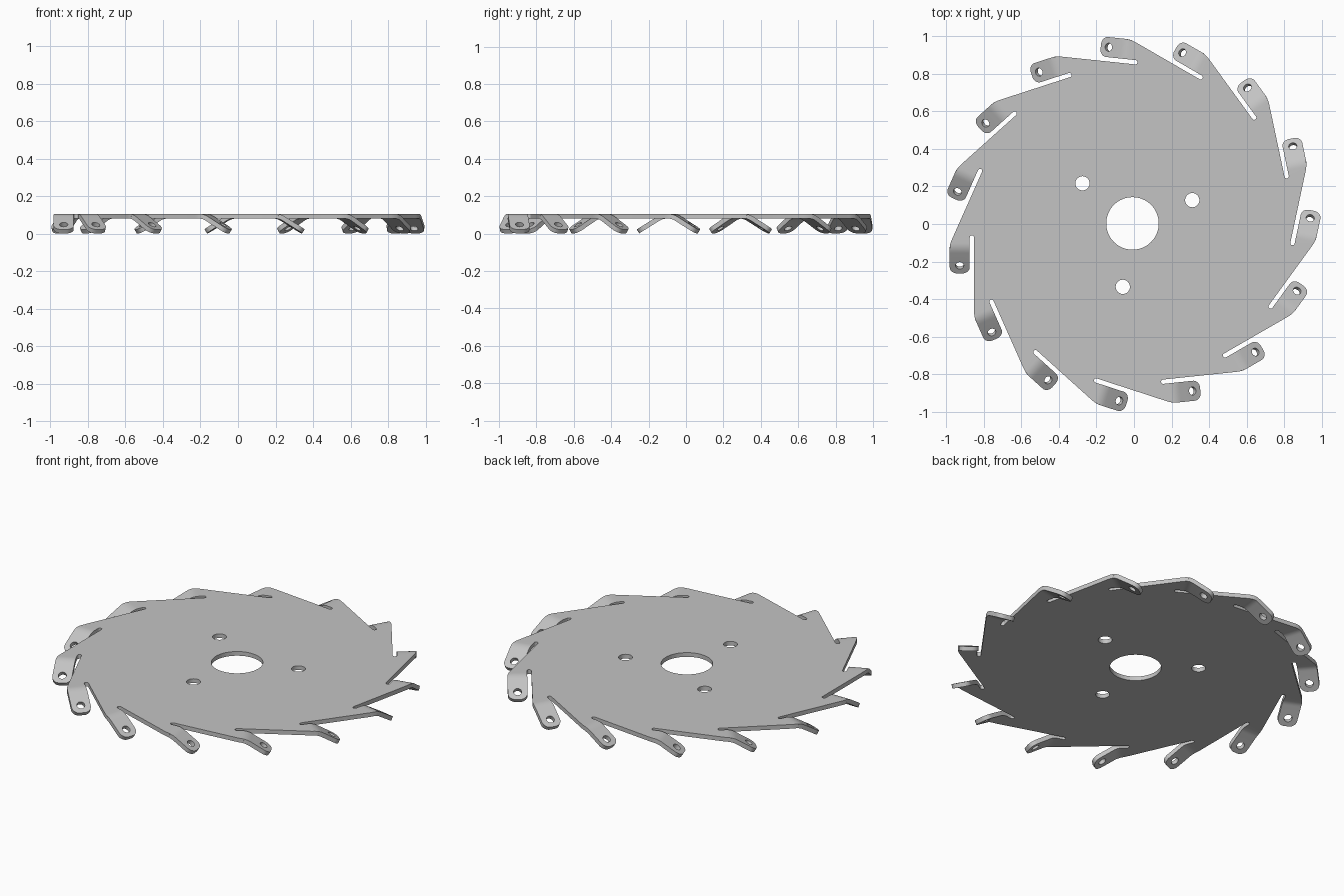
import bpy, bmesh
from math import sin, cos, pi, radians, tan
from mathutils import Matrix, Vector

cube = bpy.data.objects.get("Cube")
if cube:
    bpy.data.objects.remove(cube, do_unlink=True)

TEETH = 15
STEP = 2 * pi / TEETH
THICK = 0.025
TOP = 0.105
OUTER, INNER, EDGE = -0.975, -0.868, -0.845   # tab sides and disc edge, in x
SEAM, BEND, TIP = -0.075, -0.105, -0.289      # along the flat tab, in y
BEND_R, BEND_A = 0.10, radians(32)
CORNER_Y = -0.112                             # where tooth edge turns into tab


def arc(cx, cy, r, a0, a1, n):
    """Points on an arc, angles in degrees."""
    angles = [radians(a0 + (a1 - a0) * i / n) for i in range(n + 1)]
    return [(cx + r * cos(a), cy + r * sin(a)) for a in angles]


def circle(cx, cy, r, n=32):
    return arc(cx, cy, r, 0, 360, n)[:-1]


def rotate(points, angle):
    c, s = cos(angle), sin(angle)
    return [(x * c - y * s, x * s + y * c) for x, y in points]


def fill(bm, loops):
    """Flat face from an outline and its holes, facing up."""
    edges = []
    for loop in loops:
        vs = [bm.verts.new((x, y, 0)) for x, y in loop]
        edges += [bm.edges.new((a, b)) for a, b in zip(vs, vs[1:] + vs[:1])]
    bmesh.ops.triangle_fill(bm, edges=edges, use_beauty=True, normal=(0, 0, 1))
    bm.normal_update()
    for f in bm.faces:
        if f.normal.z < 0:
            f.normal_flip()


def bend(v):
    """Fold a flat tab vertex down around the bend line."""
    s = BEND - v.co.y
    if s <= 0:
        return
    a = min(s / BEND_R, BEND_A)
    rest = s - a * BEND_R
    v.co.y = BEND - BEND_R * sin(a) - rest * cos(a)
    v.co.z = -BEND_R * (1 - cos(a)) - rest * sin(a)


# Bent tab: rounded shoulder, rounded tip, one hole
seam_x = OUTER + (SEAM - CORNER_Y) * tan(STEP)
shoulder_r, tip_r = 0.15, 0.04
shoulder_y = CORNER_Y - shoulder_r * tan(STEP / 2)
outline = [(seam_x, SEAM)]
outline += arc(OUTER + shoulder_r, shoulder_y, shoulder_r, 180 - 360 / TEETH, 180, 6)
outline += arc(OUTER + tip_r, TIP + tip_r, tip_r, 180, 270, 8)
outline += arc(INNER - tip_r, TIP + tip_r, tip_r, 270, 360, 8)
outline += [(INNER, SEAM)]
tab = bmesh.new()
fill(tab, [outline, circle((OUTER + INNER) / 2, -0.24, 0.022, 24)])
for i in range(7):
    bmesh.ops.bisect_plane(tab, geom=tab.verts[:] + tab.edges[:] + tab.faces[:],
                           plane_co=(0, BEND - BEND_R * BEND_A * i / 6, 0),
                           plane_no=(0, 1, 0))
for v in tab.verts:
    bend(v)
tab_mesh = bpy.data.meshes.new("tab_pattern")
tab.to_mesh(tab_mesh)
tab.free()

# Disc: toothed rim with slot ends, bore and three bolt holes
slot_r = (EDGE - INNER) / 2
tooth = [(seam_x, SEAM)] + arc(INNER + slot_r, SEAM, slot_r, 180, 0, 10)
rim = [p for k in range(TEETH) for p in rotate(tooth, k * STEP)]
loops = [rim, circle(0, 0, 0.14, 64)]
for k in range(3):
    a = radians(21.3 + 120 * k)
    loops.append(circle(0.342 * cos(a), 0.342 * sin(a), 0.038))
bm = bmesh.new()
fill(bm, loops)

# Tabs around the rim, welded to the disc
for k in range(TEETH):
    bm.from_mesh(tab_mesh)
    tab_mesh.transform(Matrix.Rotation(STEP, 4, 'Z'))
bpy.data.meshes.remove(tab_mesh)
bmesh.ops.remove_doubles(bm, verts=bm.verts[:], dist=0.0002)
bmesh.ops.translate(bm, verts=bm.verts[:], vec=Vector((-0.008, 0.003, TOP)))
mesh = bpy.data.meshes.new("toothed_disc")
bm.to_mesh(mesh)
bm.free()

disc = bpy.data.objects.new("toothed_disc", mesh)
bpy.context.collection.objects.link(disc)

# Plain grey metal
grey = bpy.data.materials.new("plain_grey")
grey.use_nodes = True
colour = (0.55, 0.55, 0.55, 1)
grey.diffuse_color = colour
grey.node_tree.nodes["Principled BSDF"].inputs["Base Color"].default_value = colour
mesh.materials.append(grey)

# Sheet thickness, then smooth shading with sharp edges
sheet = disc.modifiers.new("sheet", 'SOLIDIFY')
sheet.thickness = THICK
sheet.offset = -1
for o in bpy.context.selected_objects:
    o.select_set(False)
disc.select_set(True)
bpy.context.view_layer.objects.active = disc
bpy.ops.object.modifier_apply(modifier="sheet")
bpy.ops.object.shade_smooth_by_angle(angle=radians(30))
